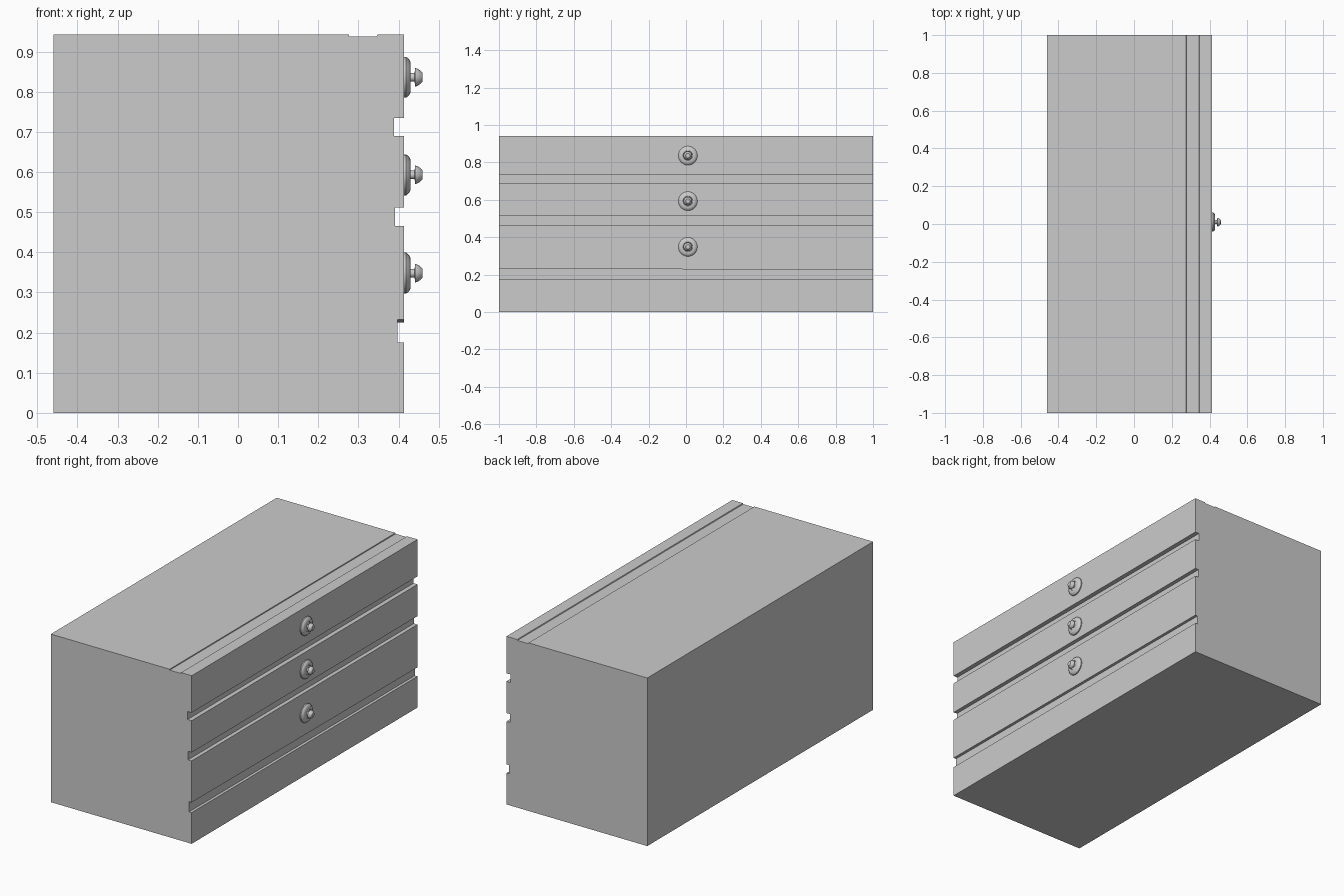
import bpy, bmesh, math
from mathutils import Matrix

if "Cube" in bpy.data.objects:
    bpy.data.objects.remove(bpy.data.objects["Cube"])

BACK, FRONT, TOP = -0.46, 0.413, 0.942
HALF_LEN = 1.0


def make_object(name, bm):
    bmesh.ops.recalc_face_normals(bm, faces=bm.faces[:])
    mesh = bpy.data.meshes.new(name)
    bm.to_mesh(mesh)
    bm.free()
    obj = bpy.data.objects.new(name, mesh)
    bpy.context.collection.objects.link(obj)
    return obj


# Chest body: side profile with drawer grooves, extruded along y
def chest_body():
    profile = [(BACK, 0), (FRONT, 0)]
    for low, high, depth_x in ((0.175, 0.232, 0.397),
                               (0.465, 0.512, 0.391),
                               (0.69, 0.735, 0.388)):
        profile += [(FRONT, low), (depth_x, low), (depth_x, high), (FRONT, high)]
    # shallow groove along the top
    profile += [(FRONT, TOP), (0.347, TOP), (0.345, 0.937),
                (0.277, 0.937), (0.276, TOP), (BACK, TOP)]
    bm = bmesh.new()
    face = bm.faces.new([bm.verts.new((x, -HALF_LEN, z)) for x, z in profile])
    far = bmesh.ops.extrude_face_region(bm, geom=[face])
    for v in far["geom"]:
        if isinstance(v, bmesh.types.BMVert):
            v.co.y = HALF_LEN
            # the lowest groove narrows slightly towards the far end
            if abs(v.co.z - 0.232) < 0.001:
                v.co.z = 0.225
    return make_object("chest_body", bm)


# Drawer knob: lathed backplate, stem and domed head
def drawer_knob(name, z):
    profile = [(0, -0.005), (0.051, -0.005), (0.051, 0.006), (0.045, 0.013),
               (0.037, 0.017), (0.026, 0.017), (0.024, 0.014), (0.011, 0.014),
               (0.011, 0.027), (0.023, 0.028), (0.022, 0.033), (0.017, 0.041),
               (0.012, 0.046), (0, 0.047)]
    bm = bmesh.new()
    verts = [bm.verts.new((h, r, 0)) for r, h in profile]
    edges = [bm.edges.new(pair) for pair in zip(verts, verts[1:])]
    bmesh.ops.spin(bm, geom=verts + edges, cent=(0, 0, 0), axis=(1, 0, 0),
                   angle=math.tau, steps=24)
    bmesh.ops.remove_doubles(bm, verts=bm.verts[:], dist=0.0002)
    bmesh.ops.transform(bm, matrix=Matrix.Translation((FRONT, 0.01, z)), verts=bm.verts[:])
    obj = make_object(name, bm)
    bpy.ops.object.select_all(action='DESELECT')
    obj.select_set(True)
    bpy.context.view_layer.objects.active = obj
    bpy.ops.object.shade_smooth_by_angle(angle=math.radians(35))


chest_body()
for label, z in (("bottom", 0.348), ("middle", 0.593), ("top", 0.836)):
    drawer_knob(label + "_drawer_knob", z)
